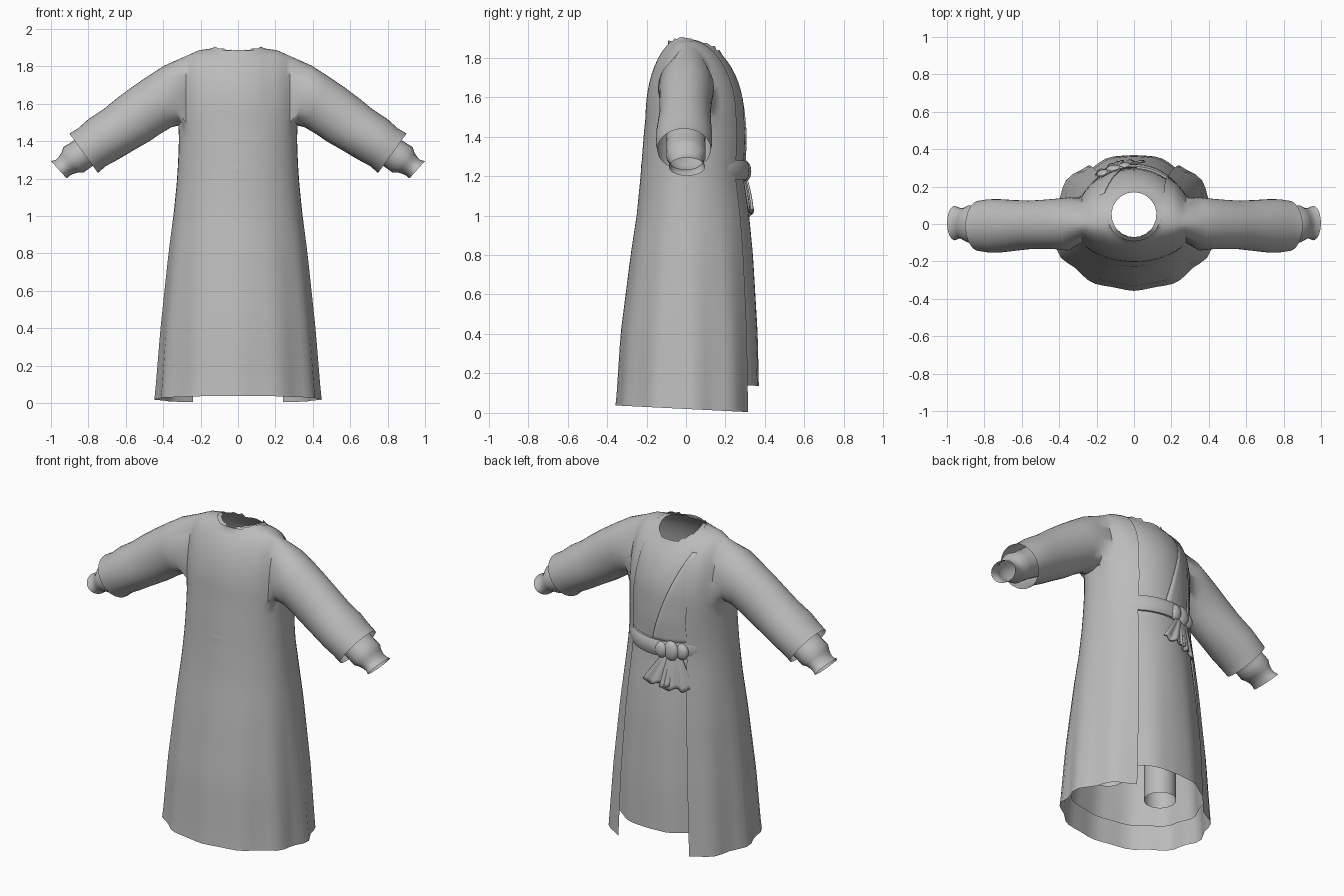
import bpy, bmesh, math
from mathutils import Vector

if "Cube" in bpy.data.objects:
    bpy.data.objects.remove(bpy.data.objects["Cube"])

cloth = bpy.data.materials.new("grey cloth")
cloth.diffuse_color = (0.5, 0.5, 0.5, 1)
cloth.use_nodes = True
cloth.node_tree.nodes["Principled BSDF"].inputs["Base Color"].default_value = cloth.diffuse_color

# Profile keys: height, half width, back depth, front depth
KEYS = [(0, .44, .355, .375), (.4, .41, .33, .365), (.8, .37, .28, .34), (1.0, .345, .25, .32),
        (1.2, .325, .23, .29), (1.4, .315, .215, .30), (1.5, .32, .205, .295)]
SHOULDER = [(0, 1.91), (.12, 1.905), (.2, 1.89), (.3, 1.845), (.4, 1.8)]
ARMPIT = 1.5
HALF = [0, 7.5, 15, 22.5, 30, 36, 42.5, 49, 56, 62, 68, 74, 79, 84.5, 90]
ANGLES = [-a for a in reversed(HALF[1:])] + HALF


def lerp_keys(keys, v):
    v = max(keys[0][0], min(keys[-1][0], v))
    for p, q in zip(keys, keys[1:]):
        if v <= q[0]:
            t = (v - p[0]) / (q[0] - p[0])
            return [a + (b - a) * t for a, b in zip(p[1:], q[1:])]


def finish(name, bm, mirror=False, thick=0):
    bmesh.ops.recalc_face_normals(bm, faces=bm.faces[:])
    me = bpy.data.meshes.new(name)
    bm.to_mesh(me)
    bm.free()
    ob = bpy.data.objects.new(name, me)
    bpy.context.collection.objects.link(ob)
    me.materials.append(cloth)
    if mirror:
        mod = ob.modifiers.new("mirror", 'MIRROR')
        mod.use_clip = True
        mod.merge_threshold = .0005
    if thick:
        mod = ob.modifiers.new("thickness", 'SOLIDIFY')
        mod.thickness = thick
        mod.offset = 0
    bpy.ops.object.select_all(action='DESELECT')
    ob.select_set(True)
    bpy.context.view_layer.objects.active = ob
    bpy.ops.object.shade_smooth_by_angle(angle=math.radians(50))
    return ob


def bridge(bm, r0, r1, closed=True):
    n = len(r0)
    for k in range(n if closed else n - 1):
        bm.faces.new((r0[k], r0[(k + 1) % n], r1[(k + 1) % n], r1[k]))


def oval(bm, c, tilt, r, ry, angs):
    """Ring across an arm sloping down by tilt degrees."""
    t = math.radians(tilt)
    out = []
    for a in angs:
        s, k = math.sin(a) * r, math.cos(a) * ry
        out.append(bm.verts.new((c[0] + s * math.sin(t), c[1] + k, c[2] + s * math.cos(t))))
    return out


def body_point(deg, z, hem, scale, extra):
    a, back, front = lerp_keys(KEYS, z)
    th = math.radians(deg)
    fold = 1 + .03 * max(0, 1 - z / 1.1) * math.sin(11 * th + .6) * abs(math.cos(th * .8))
    depth = (front + extra) if deg > 0 else back * scale
    x, y = a * scale * math.cos(th) * fold, depth * math.sin(th) * fold
    if abs(deg) == 90:
        x = 0
    if z <= hem:
        z = hem + .015 - .05 * y
    return Vector((x, y, z))


def garment(name, hem, scale, extra, drop, opened, neck_y, neck_r):
    bm = bmesh.new()
    n, M = len(ANGLES), 28
    steps = 18
    rings = []
    for i in range(steps + 1):
        z = hem + (ARMPIT - hem) * i / steps
        rings.append([bm.verts.new(body_point(d, z, hem, scale, extra)) for d in ANGLES])
    for r0, r1 in zip(rings, rings[1:]):
        for j in range(n - 1):
            if not (opened and ANGLES[j] >= 56):
                bm.faces.new((r0[j], r0[j + 1], r1[j + 1], r1[j]))
    # Shoulder yoke: arches from the back to the front
    top, arches = rings[-1], []
    last = ANGLES.index(-30)
    for s in range(last + 1):
        p, q = top[s], top[n - 1 - s]
        x = p.co.x
        h = lerp_keys(SHOULDER, x)[0] - drop - ARMPIT
        line = [p]
        for m in range(1, M):
            t = math.pi * m / M
            y = math.cos(t) * (p.co.y if t < math.pi / 2 else -q.co.y)
            pinch = 1 - .15 * math.sin(t) if opened and ANGLES[s] <= -56 else 1
            line.append(bm.verts.new((x * pinch, y, ARMPIT + h * math.sin(t))))
        arches.append(line + [q])
    for s in range(last):
        for m in range(M):
            if opened and ANGLES[s + 1] <= -56 and arches[s][m].co.y > .03:
                continue
            bm.faces.new((arches[s][m], arches[s][m + 1], arches[s + 1][m + 1], arches[s + 1][m]))
    # Wide sleeves
    if opened:
        under = [top[j] for j in range(n - 2 - last, last, -1)]
        ring = arches[-1] + under
        lo, hi, k = math.radians(-35), math.radians(215), len(under) + 1
        angs = [hi + (lo - hi) * m / M for m in range(M + 1)]
        angs += [lo - math.radians(110) * i / k for i in range(1, k)]
        for c, tilt, r, ry in [((.35, 0, 1.645), 15, .165, .142), ((.42, 0, 1.61), 25, .15, .135),
                               ((.49, -.003, 1.565), 32, .146, .132), ((.56, -.005, 1.515), 35, .144, .13),
                               ((.64, -.008, 1.46), 36, .136, .136), ((.72, -.01, 1.41), 36, .134, .143),
                               ((.78, -.01, 1.368), 36, .125, .142), ((.825, -.01, 1.335), 36, .13, .135)]:
            new = oval(bm, c, tilt, r, ry, angs)
            bridge(bm, ring, new)
            ring = new
    # Round neck hole with its rim pulled onto a circle
    c = Vector((0, neck_y))
    inside = {v for v in bm.verts if v.co.z > 1.6 and (v.co.xy - c).length < neck_r}
    bmesh.ops.delete(bm, geom=[f for f in bm.faces if all(v in inside for v in f.verts)], context='FACES')
    for v in inside:
        if v.is_valid and v.link_faces:
            d = v.co.xy - c
            d = d.normalized() * neck_r
            v.co.x, v.co.y = (0 if v.co.x < 1e-5 else d.x), neck_y + d.y
    bmesh.ops.delete(bm, geom=[v for v in bm.verts if not v.link_faces], context='VERTS')
    return finish(name, bm, mirror=True)


garment("outer_robe", 0.005, 1, .012, 0, True, .055, .145)
garment("inner_tunic", .14, .93, 0, .01, False, .05, .12)


# Gathered inner cuffs and trouser legs
def tube(name, rings, side, segs=24):
    bm = bmesh.new()
    angs = [2 * math.pi * i / segs for i in range(segs)]
    loops = [oval(bm, c, t, r, ry, angs) for c, t, r, ry in rings]
    for r0, r1 in zip(loops, loops[1:]):
        bridge(bm, r0, r1)
    for v in bm.verts:
        v.co.x *= side
    finish(name, bm)


CUFF = [((.66, 0, 1.45), 36, .1, .1), ((.80, 0, 1.355), 36, .085, .1), ((.85, 0, 1.32), 38, .085, .1),
        ((.88, 0, 1.30), 38, .087, .1), ((.9, 0, 1.285), 40, .068, .09), ((.92, .003, 1.27), 40, .06, .082),
        ((.937, .005, 1.258), 41, .056, .082), ((.958, .005, 1.247), 42, .062, .092)]
LEG = [((.19, 0, z), 90, .09, .09) for z in (.2, .4, .6, .8)]
for side, word in ((1, "right"), (-1, "left")):
    tube(word + "_cuff", CUFF, side)
    tube(word + "_trouser_leg", LEG, side)


# Chest surface of the tunic, used to lay parts on it
def front_y(x, z):
    a, _, front = lerp_keys(KEYS, z)
    y = front * math.sqrt(max(0, 1 - (x / (a * .93)) ** 2))
    if z > ARMPIT:
        h = lerp_keys(SHOULDER, abs(x))[0] - .01 - ARMPIT
        y *= math.sqrt(max(0, 1 - ((z - ARMPIT) / h) ** 2))
    return y


# Crossed lapel over the chest
bm = bmesh.new()
rows = []
for i in range(15):
    z = 1.26 + .54 * i / 14
    edge = .02 - .18 * (i / 14) ** 1.2
    xs = [edge + (-.21 - edge) * k / 6 for k in range(7)]
    rows.append([bm.verts.new((x, front_y(x, z) + .006, z)) for x in xs])
for r0, r1 in zip(rows, rows[1:]):
    bridge(bm, r0, r1, False)
finish("lapel", bm, thick=.006)

# Sash around the waist, with a rounded section
bm = bmesh.new()
loops = []
for i in range(64):
    th = 2 * math.pi * i / 64
    a, back, front = lerp_keys(KEYS, 1.23)
    depth = front if math.sin(th) > 0 else back * .93
    loop = []
    for k in range(10):
        p = 2 * math.pi * k / 10
        o = .01 + .02 * math.cos(p) * (1 if math.sin(th) > .5 else .3)
        loop.append(bm.verts.new(((a * .93 + o * .3) * math.cos(th), (depth + o) * math.sin(th),
                                  1.23 + .05 * math.sin(p))))
    loops.append(loop)
for r0, r1 in zip(loops, loops[1:] + loops[:1]):
    bridge(bm, r0, r1)
finish("sash", bm)

# Sash knot
for name, x, w, h in (("knot", -.1, .05, .06), ("knot_loop_a", -.045, .04, .05), ("knot_loop_b", -.155, .045, .05)):
    bm = bmesh.new()
    bmesh.ops.create_uvsphere(bm, u_segments=16, v_segments=10, radius=1)
    for v in bm.verts:
        v.co = Vector((x + v.co.x * w, front_y(x, 1.22) + .015 + v.co.y * .028, 1.225 + v.co.z * h))
    finish(name, bm)

# Hanging sash ends, flaring and pleated
for name, x0, x1, spread, low in (("sash_end_a", -.09, -.04, .1, 1.02), ("sash_end_b", -.12, -.14, .085, 1.0)):
    bm = bmesh.new()
    rows = []
    for i in range(9):
        t = i / 8
        row = []
        for k in range(17):
            u = k / 8 - 1
            x = x0 + (x1 - x0) * t + u * (.035 + (spread - .035) * t)
            z = 1.2 + (low - 1.2) * t + .01 * t * math.cos(7 * u)
            row.append(bm.verts.new((x, front_y(x, z) + .018 + .008 * math.sin(9 * u) * t, z)))
        rows.append(row)
    for r0, r1 in zip(rows, rows[1:]):
        bridge(bm, r0, r1, False)
    finish(name, bm, thick=.01)
